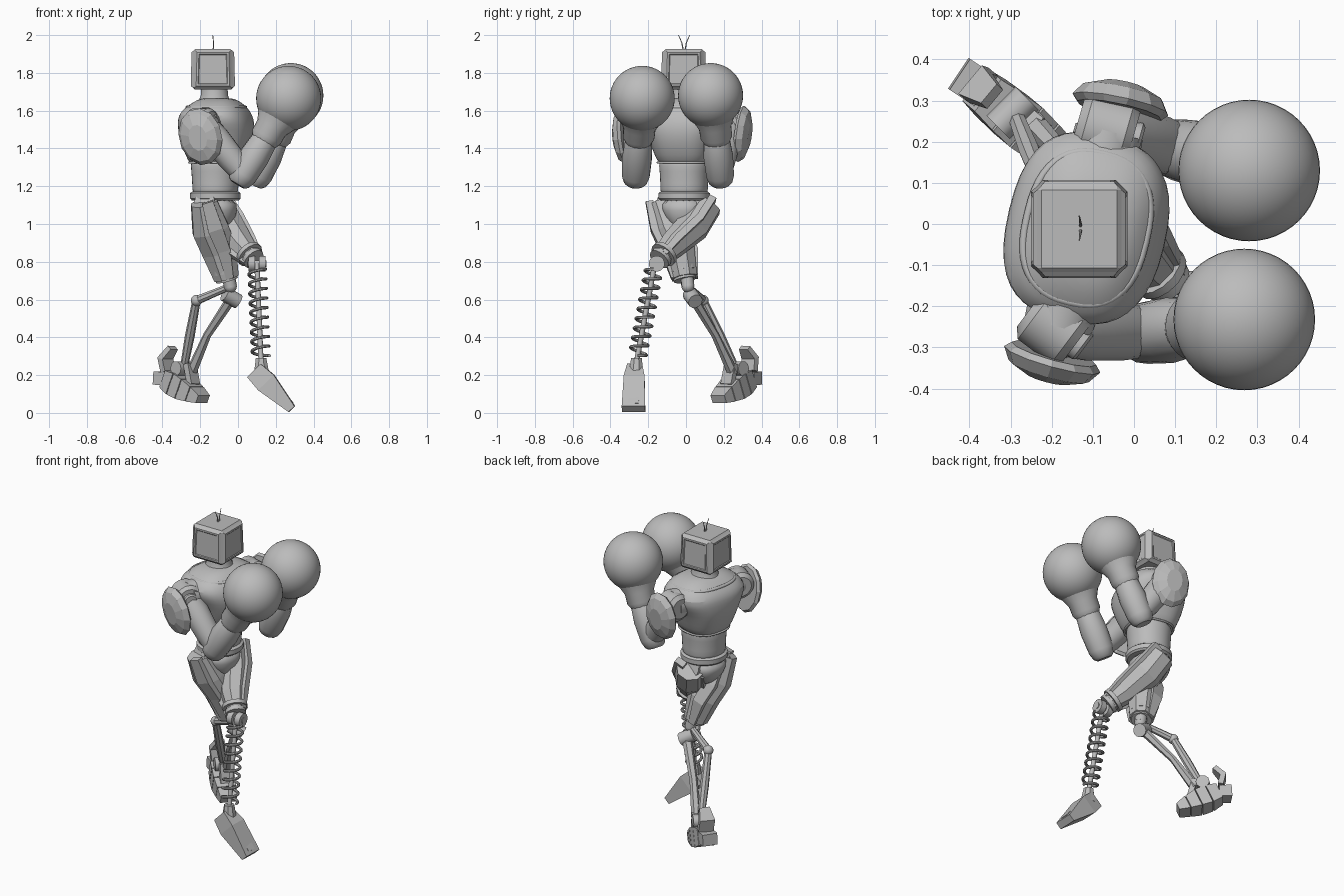
import bpy, bmesh, math
from mathutils import Vector as V

if "Cube" in bpy.data.objects:
    bpy.data.objects.remove(bpy.data.objects["Cube"])

GREY = (0.5, 0.5, 0.5, 1)
mat = bpy.data.materials.new("plain grey")
mat.use_nodes = True
mat.diffuse_color = GREY
mat.node_tree.nodes["Principled BSDF"].inputs["Base Color"].default_value = GREY
Z = (0, 0, 1)


def add(name, bm, smooth=True, subdiv=0):
    """Turn a bmesh into a finished object."""
    bmesh.ops.recalc_face_normals(bm, faces=bm.faces)
    me = bpy.data.meshes.new(name)
    bm.to_mesh(me)
    bm.free()
    ob = bpy.data.objects.new(name, me)
    bpy.context.collection.objects.link(ob)
    me.materials.append(mat)
    if subdiv:
        ob.modifiers.new("round", 'SUBSURF').levels = subdiv
        ob.modifiers["round"].render_levels = subdiv
    if smooth:
        bpy.ops.object.select_all(action='DESELECT')
        ob.select_set(True)
        bpy.context.view_layer.objects.active = ob
        bpy.ops.object.shade_smooth_by_angle(angle=math.radians(40))
    return ob


def loft(name, pts, radii, sides=20, up=Z, power=1.0, smooth=True, subdiv=0, level=False):
    """Skin rings along a path; a radius is a number or (along up, across up)."""
    pts = [V(p) for p in pts]
    bm, rings = bmesh.new(), []
    for i, p in enumerate(pts):
        t = (pts[min(i + 1, len(pts) - 1)] - pts[max(i - 1, 0)]).normalized()
        if level:
            t = V(Z)
        u = V(up) - t * t.dot(V(up))
        if u.length < 0.05:
            u = V((1, 0, 0)) - t * t.x
        u.normalize()
        w = t.cross(u)
        r = radii[i] if isinstance(radii, list) else radii
        ru, rw = r if isinstance(r, tuple) else (r, r)
        ring, k = [], (math.sqrt(2) if sides == 4 else 1)
        for j in range(sides):
            a = math.tau * (j + 0.5) / sides
            c, s = math.cos(a), math.sin(a)
            c = math.copysign(abs(c) ** power, c) * k
            s = math.copysign(abs(s) ** power, s) * k
            ring.append(bm.verts.new(p + u * ru * c + w * rw * s))
        rings.append(ring)
    for a, b in zip(rings, rings[1:]):
        for j in range(sides):
            n = (j + 1) % sides
            bm.faces.new((a[j], a[n], b[n], b[j]))
    bm.faces.new(rings[0])
    bm.faces.new(rings[-1])
    return add(name, bm, smooth, subdiv)


def block(name, a, b, r, up=Z):
    return loft(name, [a, b], r, sides=4, up=up, smooth=False)


def ball(name, centre, r, seg=48):
    bm = bmesh.new()
    bmesh.ops.create_uvsphere(bm, u_segments=seg, v_segments=seg // 2, radius=r)
    bmesh.ops.translate(bm, verts=bm.verts, vec=V(centre))
    return add(name, bm)


def at(p, q, f):
    return V(p).lerp(V(q), f)


# Head: a boxy monitor with raised, framed panels on its sides
bm = bmesh.new()
bmesh.ops.create_cube(bm, size=1)
for v in bm.verts:
    top = 0.95 if v.co.z > 0 else 1
    v.co = V((v.co.x * 0.215 * top - 0.133, v.co.y * 0.22 * top - 0.012, v.co.z * 0.215 + 1.82))
bmesh.ops.bevel(bm, geom=bm.edges[:], offset=0.01, segments=1, affect='EDGES')
bm.normal_update()
for f in [f for f in bm.faces if f.calc_area() > 0.02 and abs(f.normal.z) < 0.5]:
    bmesh.ops.inset_individual(bm, faces=[f], thickness=0.012, depth=0.01)
    bmesh.ops.inset_individual(bm, faces=[f], thickness=0.014, depth=0.0)
    bmesh.ops.inset_individual(bm, faces=[f], thickness=0.006, depth=-0.004)
add("head", bm, smooth=False)
for s, n in ((-1, "right"), (1, "left")):
    loft("antenna_" + n, [(-.13, -.01 + s * .005, 1.92), (-.13, -.01 + s * .012, 1.96),
                          (-.133, -.01 + s * .03, 2.0)], [.004, .003, .0015], 6)

# Neck and torso, turned a little toward the right
loft("neck", [(-.125, -.01, z) for z in (1.6, 1.65, 1.68, 1.73)], [.11, .085, .073, .07])
FRONT = (.97, -.23, 0)


def torso(name, rows, sides=20, power=.85, subdiv=1):
    return loft(name, [(x, -.01, z) for x, z, _, _ in rows], [(a, b) for _, _, a, b in rows],
                sides, FRONT, power, True, subdiv, True)


torso("chest", [(-.12, 1.31, .12, .115), (-.12, 1.33, .14, .14), (-.115, 1.40, .175, .165),
                (-.115, 1.47, .197, .19), (-.115, 1.53, .197, .23), (-.12, 1.575, .188, .24),
                (-.115, 1.615, .16, .21), (-.11, 1.645, .12, .16), (-.11, 1.67, .08, .1)],
      power=.74)
torso("abdomen", [(-.12, 1.14, .12, .125), (-.12, 1.18, .122, .128), (-.12, 1.25, .125, .128),
                  (-.12, 1.31, .132, .135), (-.12, 1.36, .13, .135)], power=.95)
torso("belt", [(-.12, 1.125, .125, .125), (-.12, 1.135, .134, .137),
               (-.12, 1.163, .134, .137), (-.12, 1.172, .122, .125)], 28, 1, 0)
torso("pelvis", [(-.125, 1.14, .122, .122), (-.125, 1.07, .122, .12),
                 (-.12, 1.01, .1, .085), (-.105, .96, .05, .04)])


def hoop(name, centre, a, b, wire):
    """Closed tube round the torso."""
    cu = bpy.data.curves.new(name, 'CURVE')
    cu.dimensions, cu.bevel_depth, cu.bevel_resolution = '3D', wire, 2
    sp = cu.splines.new('POLY')
    sp.points.add(47)
    f, l = V(FRONT), V((.23, .97, 0))
    for i, p in enumerate(sp.points):
        c, s = math.cos(math.tau * i / 48), math.sin(math.tau * i / 48)
        c, s = math.copysign(abs(c) ** .8, c), math.copysign(abs(s) ** .8, s)
        p.co = (*(V(centre) + f * a * c + l * b * s), 1)
    sp.use_cyclic_u = True
    cu.materials.append(mat)
    ob = bpy.data.objects.new(name, cu)
    bpy.context.collection.objects.link(ob)


hoop("collar_ridge", (-.115, -.01, 1.618), .147, .185, .01)
hoop("rib_seam", (-.12, -.01, 1.325), .135, .137, .006)


# Arms: shoulder joint, bolt, curved pad, upper arm, forearm, cuff, round glove
def arm(side, shoulder, bolt, pad, out, lean, elbow, wrist, glove):
    sh, out, e, w, g = V(shoulder), V(out), V(elbow), V(wrist), V(glove)
    bdir = (V(bolt) - sh).normalized()
    loft(side + "_shoulder_link", [V((-.12, -.01, 1.53)), sh], [.1, .085])
    loft(side + "_shoulder", [sh - bdir * .08, sh - bdir * .06, sh + bdir * .04, sh + bdir * .06],
         [.06, .083, .083, .066], 28)
    loft(side + "_shoulder_bolt", [sh, sh + bdir * .075, sh + bdir * .082], [.042, .042, .034])
    p = V(pad)
    loft(side + "_shoulder_pad", [p - out * .03, p - out * .015, p + out * .015, p + out * .035],
         [(.14, .105), (.153, .12), (.13, .1), (.07, .05)], 12, up=lean, smooth=False)
    loft(side + "_pad_arm", [sh, p], .035, 10)
    loft(side + "_upper_arm", [sh, at(sh, e, .3), at(sh, e, .7), e], [.07, .078, .072, .06], 16)
    d = (w - e).normalized()
    loft(side + "_forearm", [e - d * .065, e - d * .05, e - d * .01, at(e, w, .45), at(e, w, .9), w],
         [.045, .062, .075, .08, .07, .06], 14)
    loft(side + "_glove_cuff", [at(e, w, .82), at(e, w, .95), at(w, g, .2), at(w, g, .6)],
         [.068, .084, .086, .13], 24)
    ball(side + "_glove", g, .172)


arm("right", (-.185, -.25, 1.53), (-.125, -.295, 1.53), (-.203, -.343, 1.46), (-.28, -.95, -.12),
    (-.2, 0, 1), (.03, -.265, 1.265), (.155, -.25, 1.47), (.268, -.232, 1.665))
arm("left", (-.06, .225, 1.53), (.01, .205, 1.53), (-.03, .305, 1.475), (.2, .97, -.12),
    (-.1, 0, 1), (.11, .18, 1.265), (.205, .16, 1.47), (.28, .13, 1.68))


# Thighs: faceted armour with ribs and a knee cuff
def thigh(side, path, radii, rib):
    loft(side + "_hip", [V((-.12, -.01, 1.06)), V(path[0])], .06, 14)
    loft(side + "_thigh", path, radii, 8, up=(1, 0, .3), smooth=False)
    for k, n in ((-1, "inner"), (1, "outer")):
        r = [max(q) if isinstance(q, tuple) else q for q in radii]
        loft(side + "_thigh_plate_" + n, [V(p) + V(rib) * q * .82 * k for p, q in zip(path, r)],
             [(.03, .02), (.04, .02), (.035, .02), (.02, .015)], 4, up=(1, 0, .3), smooth=False)
    a, b = V(path[-2]), V(path[-1])
    d = (b - a).normalized() * .012
    for i, f in enumerate((.7, 1.0)):
        c = at(a, b, f)
        loft(side + "_knee_cuff_%d" % i, [c - d, c + d], .074 - .014 * i, 14)


thigh("right", [(-.18, -.135, 1.115), (-.145, -.085, .97), (-.1, -.035, .86), (-.062, -.008, .715)],
      [.075, (.105, .09), (.1, .088), .072], (.3, -.95, 0))
thigh("left", [(-.11, .11, 1.1), (-.055, .04, .99), (.015, -.07, .89), (.078, -.135, .82)],
      [.085, .09, .074, .052], (.7, .45, .5))

# Spring leg: hinge, rod, coil and wedge foot
K, A = V((.1, -.165, .79)), V((.122, -.262, .27))
for x, n in ((.073, "inner"), (.128, "outer")):
    loft("spring_knee_disc_" + n, [(x - .018, -.155, .79), (x + .018, -.155, .79)], .042, 16)
loft("spring_knee_pin", [(.05, -.155, .79), (.15, -.155, .79)], .018, 12)
loft("spring_rod", [K, A], .014, 10)
axis = (A - K).normalized()
side_a = axis.cross(V((0, 1, 0))).normalized()
side_b = axis.cross(side_a)
TURNS, STEP = 9, 20
N = TURNS * STEP
loft("spring_coil", [at(K, A, .06 + .88 * i / N) + side_a * .045 * math.cos(math.tau * i / STEP)
                     + side_b * .045 * math.sin(math.tau * i / STEP) for i in range(N + 1)], .0085, 8)
loft("spring_ankle", [(.122, -.262, .29), (.125, -.265, .2)], [.03, .045], 8, smooth=False)
loft("spring_foot", [(.085, -.27, .225), (.15, -.273, .16), (.285, -.278, .02)],
     [(.05, .04), (.058, .055), (.022, .062)], 4, smooth=False)
block("spring_foot_ridge", (.13, -.27, .235), (.28, -.278, .043), (.016, .028))

# Back leg: knee joint with two thin struts
knee, low, crank, ankle = (-.04, .01, .67), (-.035, .04, .605), (-.22, .09, .595), (-.29, .27, .22)
ball("back_knee", knee, .034, 20)
loft("back_knee_neck", [(-.055, .003, .74), knee], .035, 10)
loft("back_knee_roll", [(-.07, .02, .63), (.0, .05, .59)], .04, 12)
loft("crank_bar", [knee, crank], [.018, .024], 8)
ball("crank_joint", crank, .03, 16)
loft("rear_strut", [crank, at(crank, ankle, .5), ankle], [.022, .026, .02], 8)
loft("front_shin", [low, at(low, ankle, .5), (-.25, .25, .21)], [(.026, .03), (.02, .024), .03], 6)

# Back foot: a row of stepped slabs with a heel and ankle guards
heel, toe = V((-.37, .325, .18)), V((-.19, .175, .075))
sizes = [(.048, .05), (.06, .058), (.056, .062), (.042, .056), (.022, .048)]
for i in range(4):
    block("foot_slab_%d" % i, at(heel, toe, i * .26), at(heel, toe, i * .26 + .24), sizes[i:i + 2])
block("foot_sole", at(heel, toe, .05), at(heel, toe, .97), (.022, .04))
block("foot_heel", (-.425, .365, .185), (-.365, .325, .18), (.035, .045))
loft("ankle_hub", [(-.33, .235, .235), (-.26, .305, .235)], .04, 10)
loft("ankle_guard_rear", [(-.37, .335, .22), (-.385, .34, .29), (-.345, .31, .345)],
     [(.016, .045), (.018, .045), (.014, .03)], 4, up=(.77, -.64, 0), smooth=False)
block("ankle_guard_front", (-.235, .22, .15), (-.255, .24, .26), (.016, .036), up=(.77, -.64, 0))
